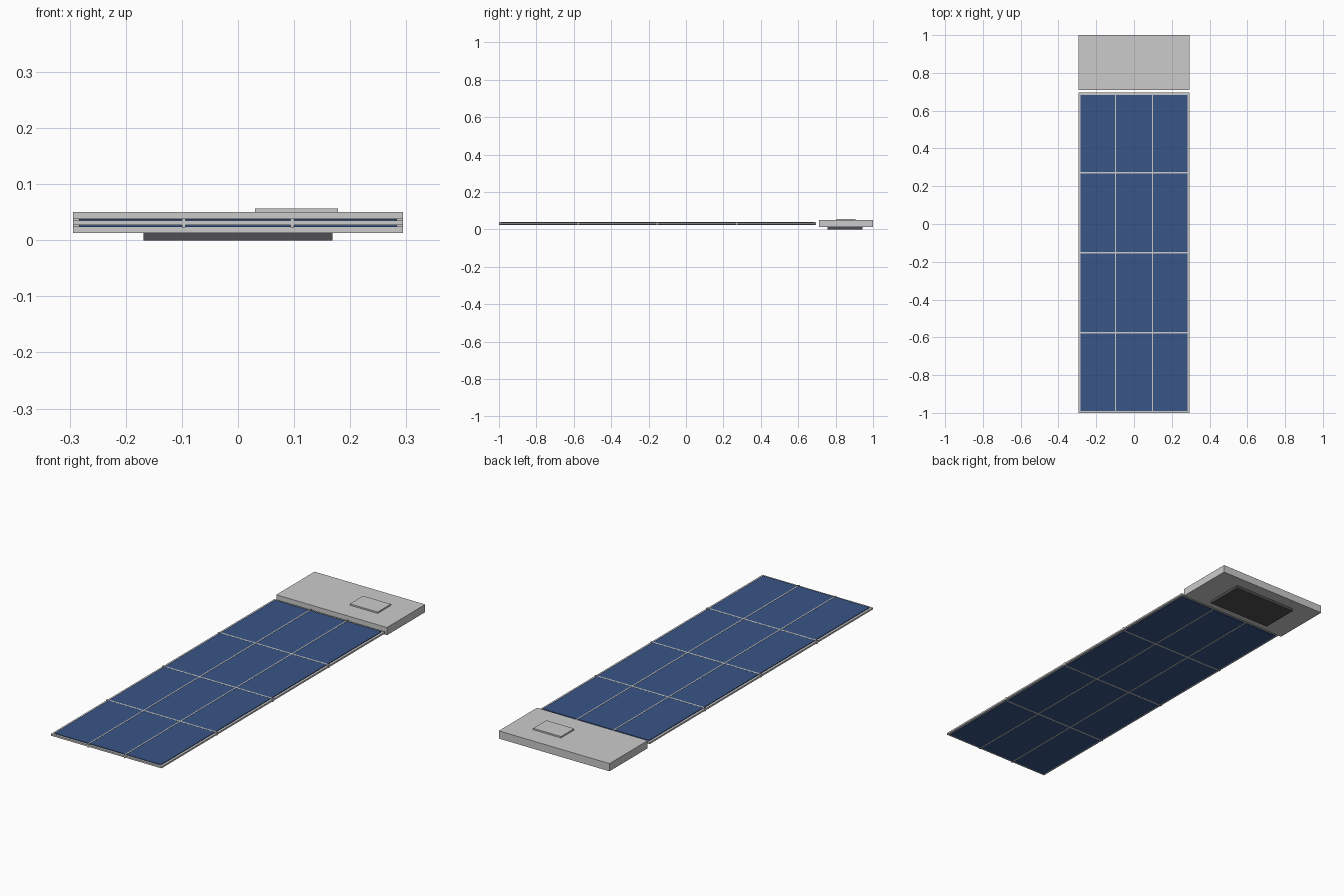
import bpy

if "Cube" in bpy.data.objects:
    bpy.data.objects.remove(bpy.data.objects["Cube"])


def material(name, rgb):
    m = bpy.data.materials.new(name)
    m.diffuse_color = (*rgb, 1)
    m.use_nodes = True
    m.node_tree.nodes["Principled BSDF"].inputs["Base Color"].default_value = m.diffuse_color
    return m


BLUE = material("cell_blue", (0.04, 0.09, 0.24))
DARK = material("dark_grey", (0.08, 0.08, 0.085))
LIGHT = material("light_grey", (0.6, 0.6, 0.63))


def box(name, x, y, z, mat=None):
    """Box from (min, max) pairs on each axis."""
    spans = (x, y, z)
    bpy.ops.mesh.primitive_cube_add(size=1, location=[(a + b) / 2 for a, b in spans])
    ob = bpy.context.object
    ob.name = name
    ob.scale = [b - a for a, b in spans]
    bpy.ops.object.transform_apply(location=False, rotation=False, scale=True)
    if mat:
        ob.data.materials.append(mat)
    return ob


# Main body with top cover and dark underside plate
box("body", (-0.294, 0.294), (0.71, 1.0), (0.013, 0.05))
box("top_plate", (0.03, 0.178), (0.805, 0.905), (0.05, 0.057), LIGHT)
box("bottom_plate", (-0.168, 0.168), (0.757, 0.944), (0.0, 0.013), DARK)

# Panel core and the cell sheets on both faces
Y0, Y1 = -1.0, 0.695
box("panel_core", (-0.294, 0.294), (Y0, Y1), (0.027, 0.035), LIGHT)
box("cells_top", (-0.283, 0.283), (Y0 + 0.011, Y1 - 0.011), (0.035, 0.038), BLUE)
box("cells_bottom", (-0.283, 0.283), (Y0 + 0.011, Y1 - 0.011), (0.024, 0.027), BLUE)

# Divider bars, proud of both cell sheets
for i, x in enumerate((-0.097, 0.097)):
    box(f"long_divider_{i}", (x - 0.003, x + 0.003), (Y0, Y1), (0.023, 0.039), LIGHT)
for i in range(1, 4):
    y = Y0 + (Y1 - Y0) * i / 4
    box(f"cross_divider_{i}", (-0.294, 0.294), (y - 0.004, y + 0.004), (0.0235, 0.0385), LIGHT)
